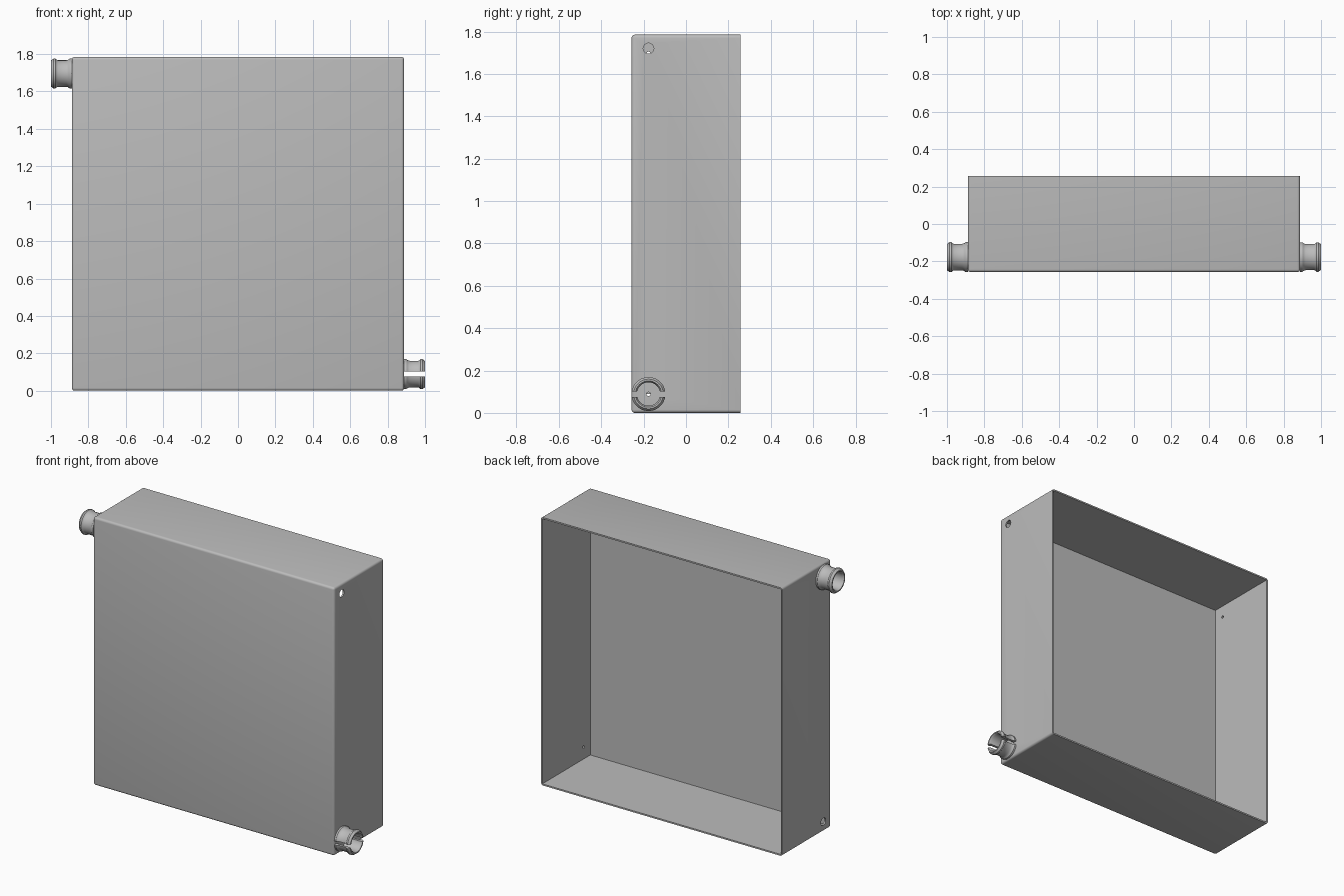
import bpy, bmesh, math
from mathutils import Matrix, Vector

if "Cube" in bpy.data.objects:
    bpy.data.objects.remove(bpy.data.objects["Cube"], do_unlink=True)

HALF_X, HALF_Y, HEIGHT, WALL = 0.888, 0.257, 1.785, 0.01
PORT_Y, PORT_Z, HOLE_Z = -0.177, 0.089, 0.065

grey = bpy.data.materials.new("light grey")
grey.use_nodes = True
colour = (0.5, 0.5, 0.5, 1)
grey.diffuse_color = colour
grey.node_tree.nodes["Principled BSDF"].inputs["Base Color"].default_value = colour


def make_object(name, bm):
    bmesh.ops.recalc_face_normals(bm, faces=bm.faces)
    mesh = bpy.data.meshes.new(name)
    bm.to_mesh(mesh)
    bm.free()
    mesh.materials.append(grey)
    obj = bpy.data.objects.new(name, mesh)
    bpy.context.collection.objects.link(obj)
    return obj


def box(name, low, high, round_edges=0):
    low, high = Vector(low), Vector(high)
    bm = bmesh.new()
    bmesh.ops.create_cube(bm, size=1, matrix=Matrix.Translation((low + high) / 2)
                          @ Matrix.Diagonal((*(high - low), 1)))
    if round_edges:
        # round every edge except those of the open back
        edges = [e for e in bm.edges if any(v.co.y < 0 for v in e.verts)]
        bmesh.ops.bevel(bm, geom=edges, offset=round_edges, segments=4,
                        profile=0.5, affect='EDGES')
    return make_object(name, bm)


def drill(name, x, z, radius):
    bm = bmesh.new()
    bmesh.ops.create_cone(bm, cap_ends=True, segments=32, radius1=radius,
                          radius2=radius, depth=0.08,
                          matrix=Matrix.Translation((x, PORT_Y, z))
                          @ Matrix.Rotation(math.pi / 2, 4, 'Y'))
    return make_object(name, bm)


def cut(target, cutter):
    mod = target.modifiers.new(cutter.name, 'BOOLEAN')
    mod.operation = 'DIFFERENCE'
    mod.solver = 'EXACT'
    mod.object = cutter
    bpy.context.view_layer.objects.active = target
    bpy.ops.object.modifier_apply(modifier=mod.name)
    bpy.data.objects.remove(cutter, do_unlink=True)


def smooth(obj):
    bpy.ops.object.select_all(action='DESELECT')
    obj.select_set(True)
    bpy.context.view_layer.objects.active = obj
    bpy.ops.object.shade_smooth_by_angle(angle=math.radians(32))


def spigot(name, side, z, segments=48):
    # closed section: distance out from the wall, radius
    section = [(0, 0.08), (0.012, 0.08), (0.02, 0.074), (0.03, 0.071),
               (0.075, 0.071), (0.083, 0.075), (0.088, 0.08), (0.098, 0.08),
               (0.112, 0.07), (0.112, 0.062), (0.1, 0.055), (0, 0.055)]
    bm = bmesh.new()
    rings = []
    for i in range(segments):
        a = 2 * math.pi * i / segments
        rings.append([bm.verts.new((side * (HALF_X + d), PORT_Y + r * math.cos(a),
                                    z + r * math.sin(a))) for d, r in section])
    for i, ring in enumerate(rings):
        after = rings[(i + 1) % segments]
        for j in range(len(section)):
            k = (j + 1) % len(section)
            bm.faces.new((ring[j], ring[k], after[k], after[j]))
    return make_object(name, bm)


# Open-backed tray with rounded front and side edges
tray = box("tray", (-HALF_X, -HALF_Y, 0), (HALF_X, HALF_Y, HEIGHT), 0.015)
cut(tray, box("cavity", (WALL - HALF_X, WALL - HALF_Y, WALL),
              (HALF_X - WALL, HALF_Y + 0.1, HEIGHT - WALL)))

# Each side wall: pilot hole behind its spigot, larger hole at the other end
for side, port_z, hole_z in ((1, PORT_Z, HEIGHT - HOLE_Z),
                             (-1, HEIGHT - PORT_Z, HOLE_Z)):
    cut(tray, drill("pilot_hole", side * HALF_X, port_z, 0.009))
    cut(tray, drill("side_hole", side * HALF_X, hole_z, 0.025))
smooth(tray)

# Upper spigot is whole, lower one is split by a level slot
upper = spigot("upper_spigot", -1, HEIGHT - PORT_Z)
smooth(upper)
lower = spigot("lower_spigot", 1, PORT_Z)
cut(lower, box("slot", (HALF_X - 0.02, PORT_Y - 0.12, PORT_Z - 0.013),
               (HALF_X + 0.2, PORT_Y + 0.12, PORT_Z + 0.013)))
smooth(lower)
